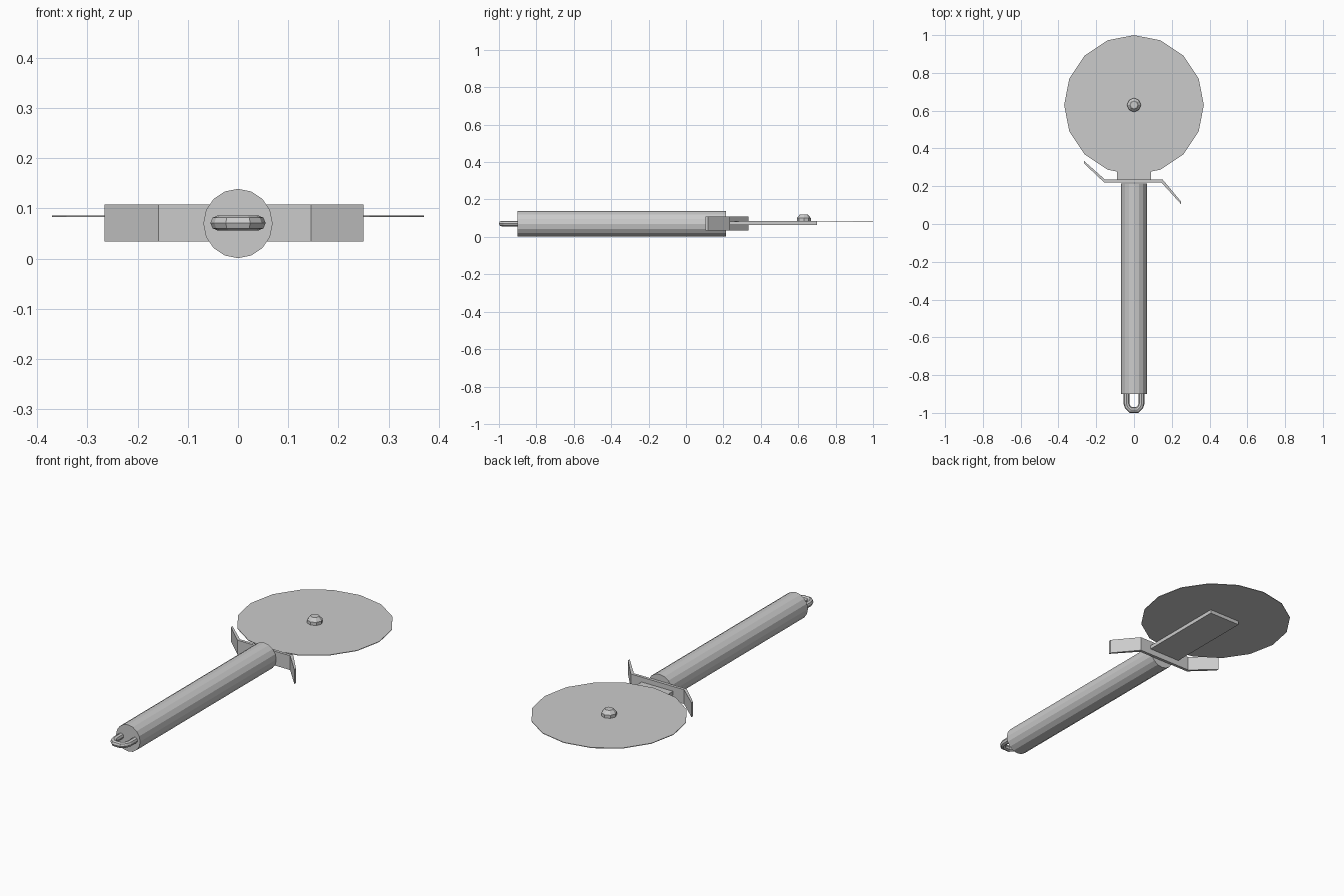
import bpy, bmesh, math
from mathutils import Vector

cube = bpy.data.objects.get("Cube")
if cube:
    bpy.data.objects.remove(cube)

steel = bpy.data.materials.new("brushed_steel")
steel.use_nodes = True
steel.diffuse_color = (0.6, 0.6, 0.6, 1)
steel.node_tree.nodes["Principled BSDF"].inputs["Base Color"].default_value = (0.6, 0.6, 0.6, 1)

MID_Z = 0.07      # height of the handle axis
WHEEL_Y = 0.63    # wheel centre


def finish(name, bm):
    bmesh.ops.recalc_face_normals(bm, faces=bm.faces)
    mesh = bpy.data.meshes.new(name)
    bm.to_mesh(mesh)
    bm.free()
    mesh.materials.append(steel)
    obj = bpy.data.objects.new(name, mesh)
    bpy.context.collection.objects.link(obj)
    return obj


def loft(name, rings):
    """Skin a list of vertex rings and cap both ends."""
    bm = bmesh.new()
    loops = [[bm.verts.new(p) for p in ring] for ring in rings]
    for a, b in zip(loops, loops[1:]):
        for i in range(len(a)):
            j = (i + 1) % len(a)
            bm.faces.new((a[i], a[j], b[j], b[i]))
    bm.faces.new(loops[0])
    bm.faces.new(loops[-1])
    return finish(name, bm)


def ring(centre, u, v, radius, sides):
    angles = [2 * math.pi * i / sides for i in range(sides)]
    return [Vector(centre) + radius * (math.cos(a) * u + math.sin(a) * v) for a in angles]


X, Y, Z = Vector((1, 0, 0)), Vector((0, 1, 0)), Vector((0, 0, 1))

# Handle
loft("handle", [ring((0, y, MID_Z), X, Z, 0.069, 16) for y in (-0.9, 0.215)])

# Cutting wheel
loft("cutting_wheel", [ring((0, WHEEL_Y, z), X, Y, 0.37, 16) for z in (0.083, 0.086)])

# Axle nut with a bevelled top
loft("axle_nut", [ring((0, WHEEL_Y, z), X, Y, r, 8)
                  for z, r in ((0.08, 0.037), (0.102, 0.037), (0.12, 0.021))])

# Flat arm carrying the wheel
arm = [(-0.09, 0.22), (0.09, 0.22), (0.09, 0.7), (-0.09, 0.7)]
loft("wheel_arm", [[(x, y, z) for x, y in arm] for z in (0.064, 0.083)])

# Bent finger guard
path = [(-0.266, 0.335), (-0.153, 0.235), (0.152, 0.235), (0.25, 0.118)]
outline = path + [(0.25, 0.104), (0.145, 0.22), (-0.158, 0.22), (-0.266, 0.322)]
loft("finger_guard", [[(x, y, z) for x, y in outline] for z in (0.034, 0.108)])

# Hanging loop: a round rod swept along a U
half = [(0.04, -0.88), (0.04, -0.95), (0.034, -0.969), (0.018, -0.985)]
points = [Vector((x, y, 0.071)) for x, y in half]
points += [Vector((-p.x, p.y, p.z)) for p in reversed(points)]
rings = []
for i, p in enumerate(points):
    before = (p - points[i - 1]).normalized() if i else -Y
    after = (points[i + 1] - p).normalized() if i + 1 < len(points) else Y
    tangent = (before + after).normalized()
    side = tangent.cross(Z) / max(tangent.dot(after), 0.5)
    rings.append(ring(p, side, Z, 0.015, 8))
loft("hanging_loop", rings)
